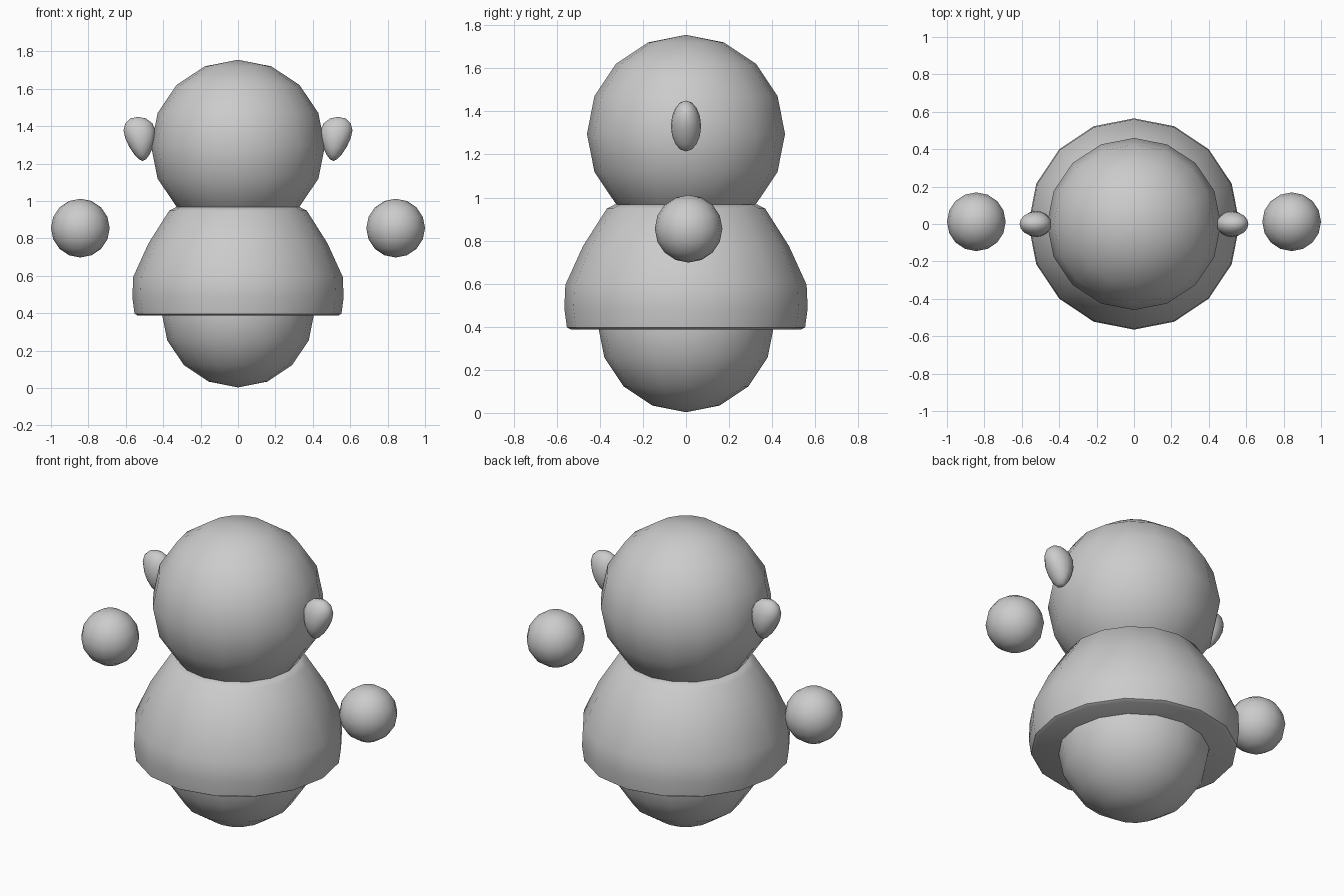
import bpy, bmesh, math

if "Cube" in bpy.data.objects:
    bpy.data.objects.remove(bpy.data.objects["Cube"])


def finish(name, bm, angle):
    bmesh.ops.recalc_face_normals(bm, faces=bm.faces)
    mesh = bpy.data.meshes.new(name)
    bm.to_mesh(mesh)
    bm.free()
    obj = bpy.data.objects.new(name, mesh)
    bpy.context.collection.objects.link(obj)
    bpy.ops.object.select_all(action='DESELECT')
    obj.select_set(True)
    bpy.context.view_layer.objects.active = obj
    bpy.ops.object.shade_smooth_by_angle(angle=math.radians(angle))
    return obj


def ball(name, centre, radii, taper=0.0, shear=0.0):
    """Low-poly sphere; taper widens x towards the top, shear leans it."""
    bm = bmesh.new()
    bmesh.ops.create_uvsphere(bm, u_segments=16, v_segments=8, radius=1)
    for v in bm.verts:
        x, y, z = v.co
        v.co = (centre[0] + x * radii[0] * (1 + taper * z) + shear * z,
                centre[1] + y * radii[1],
                centre[2] + z * radii[2])
    return finish(name, bm, 60)


def lathe(name, profile, steps=16):
    bm = bmesh.new()
    verts = [bm.verts.new((r, 0, z)) for r, z in profile]
    edges = [bm.edges.new(p) for p in zip(verts, verts[1:])]
    bmesh.ops.spin(bm, geom=verts + edges, axis=(0, 0, 1), cent=(0, 0, 0),
                   angle=math.tau, steps=steps, use_duplicate=False)
    bmesh.ops.remove_doubles(bm, verts=bm.verts, dist=0.0005)
    return finish(name, bm, 50)


# head and rounded base
ball("head", (0, 0, 1.295), (0.465, 0.46, 0.46))
ball("lower_body", (0, 0, 0.413), (0.41, 0.41, 0.41))

# bell-shaped coat with flat underside
lathe("coat", [(0, 0.387), (0.535, 0.387), (0.553, 0.397), (0.565, 0.485),
               (0.56, 0.595), (0.478, 0.775), (0.368, 0.948),
               (0.332, 0.967), (0, 0.967)])

# ears and floating hands on both sides
for side, label in ((-1, "left"), (1, "right")):
    ball(label + "_ear", (side * 0.522, 0, 1.332), (side * 0.08, 0.07, 0.118),
         taper=0.4, shear=side * 0.012)
    ball(label + "_hand", (side * 0.843, 0.012, 0.855), (0.157, 0.157, 0.157))
